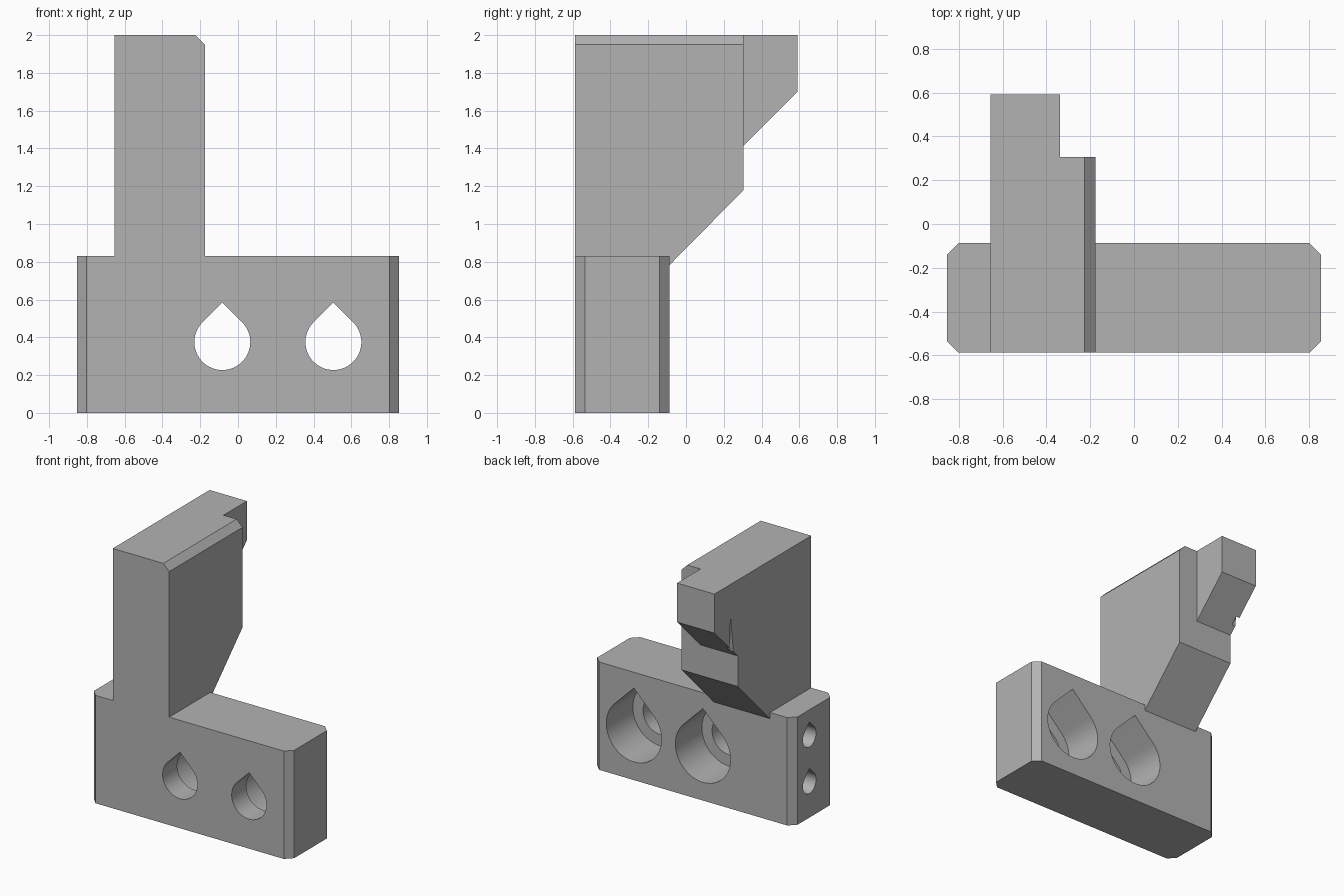
import bpy
import bmesh
from math import cos, sin, pi, radians, sqrt
from mathutils import Vector

if "Cube" in bpy.data.objects:
    bpy.data.objects.remove(bpy.data.objects["Cube"], do_unlink=True)

# Single plain grey finish
grey = bpy.data.materials.new("light_grey")
grey.use_nodes = True
colour = (0.45, 0.45, 0.45, 1)
grey.diffuse_color = colour
grey.node_tree.nodes["Principled BSDF"].inputs["Base Color"].default_value = colour


def prism(name, profile, axis, start, end):
    """Extrude a 2D profile along an axis; the profile uses the other two axes in order."""
    def place(p, t):
        co = list(p)
        co.insert("xyz".index(axis), t)
        return Vector(co)
    bm = bmesh.new()
    face = bm.faces.new([bm.verts.new(place(p, start)) for p in profile])
    side = bmesh.ops.extrude_face_region(bm, geom=[face])["geom"]
    verts = [v for v in side if isinstance(v, bmesh.types.BMVert)]
    bmesh.ops.translate(bm, verts=verts, vec=place((0, 0), end - start))
    bmesh.ops.recalc_face_normals(bm, faces=bm.faces)
    mesh = bpy.data.meshes.new(name)
    bm.to_mesh(mesh)
    bm.free()
    mesh.materials.append(grey)
    obj = bpy.data.objects.new(name, mesh)
    bpy.context.collection.objects.link(obj)
    return obj


def combine(target, tool, operation):
    """Apply a boolean and discard the tool."""
    mod = target.modifiers.new(operation, "BOOLEAN")
    mod.operation, mod.solver, mod.object = operation, "EXACT", tool
    bpy.context.view_layer.objects.active = target
    bpy.ops.object.modifier_apply(modifier=mod.name)
    bpy.data.objects.remove(tool, do_unlink=True)


def teardrop(cu, cv, r, steps=48):
    """Circle with a 45 degree peak on top."""
    arc = [radians(135) + 1.5 * pi * i / steps for i in range(steps + 1)]
    return [(cu + r * cos(a), cv + r * sin(a)) for a in arc] + [(cu, cv + r * sqrt(2))]


# Base block with chamfered upright corners
X, FRONT, BACK, C = 0.853, -0.587, -0.087, 0.052
base = [(-X + C, FRONT), (X - C, FRONT), (X, FRONT + C), (X, BACK - C),
        (X - C, BACK), (-X + C, BACK), (-X, BACK - C), (-X, FRONT + C)]
bracket = prism("bracket", base, "z", 0, 0.83)

# Upright arm, sloping out behind the block
LEFT, RIGHT, STEP = -0.655, -0.175, 0.305
arm = [(FRONT, 0.75), (-0.12, 0.75), (BACK, 0.783), (STEP, 1.18), (STEP, 2), (FRONT, 2)]
combine(bracket, prism("arm", arm, "x", LEFT, RIGHT), "UNION")

# Narrower hook at the top back
hook = [(0.1, 1.415), (STEP, 1.415), (0.59, 1.7), (0.59, 2), (0.1, 2)]
combine(bracket, prism("hook", hook, "x", LEFT, -0.337), "UNION")

# Chamfer along the top edge of the arm
edge = [(RIGHT - 0.05, 2), (RIGHT - 0.05, 2.1), (RIGHT + 0.1, 2.1),
        (RIGHT + 0.1, 1.95), (RIGHT, 1.95)]
combine(bracket, prism("edge_cutter", edge, "y", -0.8, 0.5), "DIFFERENCE")

# Small tapered slit on the side of the hook
slit = [(0.395, 1.76), (0.41, 1.4), (0.35, 1.4)]
combine(bracket, prism("slit_cutter", slit, "x", LEFT - 0.1, LEFT + 0.03), "DIFFERENCE")

# Counterbored bolt holes through the block
for x in (-0.083, 0.505):
    for r, start, end in ((0.148, -0.8, -0.3), (0.235, -0.41, 0.1)):
        cutter = prism("bolt_cutter", teardrop(x, 0.375, r), "y", start, end)
        combine(bracket, cutter, "DIFFERENCE")

# Blind pin holes in the end face
for z in (0.265, 0.623):
    cutter = prism("pin_cutter", teardrop(-0.283, z, 0.08, 32), "x", -1, -0.5)
    combine(bracket, cutter, "DIFFERENCE")

# Merge coplanar faces and shade the bores smoothly
bm = bmesh.new()
bm.from_mesh(bracket.data)
bmesh.ops.dissolve_limit(bm, angle_limit=radians(1), verts=bm.verts, edges=bm.edges)
bm.to_mesh(bracket.data)
bm.free()
bpy.ops.object.select_all(action="DESELECT")
bracket.select_set(True)
bpy.context.view_layer.objects.active = bracket
bpy.ops.object.shade_smooth_by_angle(angle=radians(25))
